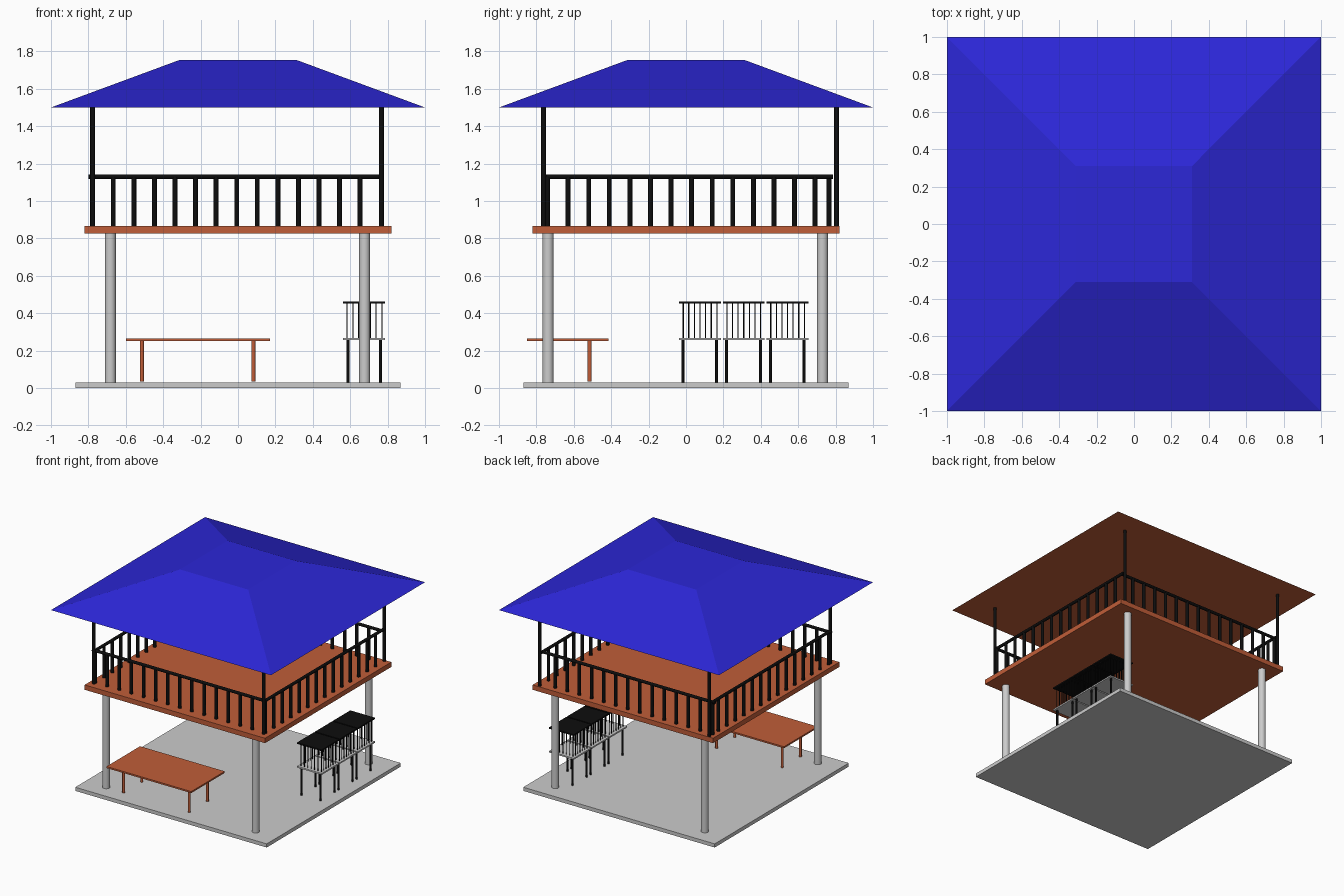
import bpy
import math
from mathutils import Vector

if "Cube" in bpy.data.objects:
    bpy.data.objects.remove(bpy.data.objects["Cube"])


def material(name, rgb):
    m = bpy.data.materials.new(name)
    m.diffuse_color = (*rgb, 1)
    m.use_nodes = True
    m.node_tree.nodes["Principled BSDF"].inputs["Base Color"].default_value = m.diffuse_color
    return m


ORANGE = material("orange_wood", (0.53, 0.11, 0.04))
BLUE = material("blue_roof", (0.025, 0.02, 0.68))
BLACK = material("black_metal", (0.004, 0.004, 0.004))


def finish(name, mat):
    ob = bpy.context.object
    ob.name = name
    if mat:
        ob.data.materials.append(mat)
    return ob


def box(name, x, y, z, mat=None):
    """Box from (min, max) ranges."""
    bpy.ops.mesh.primitive_cube_add(size=1, location=[sum(r) / 2 for r in (x, y, z)])
    ob = finish(name, mat)
    ob.scale = [r[1] - r[0] for r in (x, y, z)]
    bpy.ops.object.transform_apply(location=False, rotation=False, scale=True)
    return ob


def rod(name, a, b, radius, mat=None, sides=16):
    """Cylinder between two points."""
    a, b = Vector(a), Vector(b)
    d = b - a
    bpy.ops.mesh.primitive_cylinder_add(
        vertices=sides, radius=radius, depth=d.length, location=(a + b) / 2,
        rotation=d.to_track_quat('Z', 'Y').to_euler())
    ob = finish(name, mat)
    bpy.ops.object.shade_smooth_by_angle(angle=math.radians(40))
    return ob


# Slab, columns and upper floor
box("base_slab", (-0.87, 0.87), (-0.87, 0.87), (0, 0.03))
box("upper_floor", (-0.82, 0.82), (-0.82, 0.82), (0.825, 0.865), ORANGE)
for x in (-0.682, 0.677):
    for y in (-0.737, 0.73):
        rod("column", (x, y, 0.03), (x, y, 0.825), 0.029, sides=32)

# Roof: truncated pyramid with an orange ceiling
bpy.ops.mesh.primitive_cone_add(vertices=4, radius1=math.sqrt(2), radius2=0.31 * math.sqrt(2),
                                depth=0.255, location=(0, 0, 1.6275),
                                rotation=(0, 0, math.pi / 4))
roof = finish("roof", BLUE)
roof.data.materials.append(ORANGE)
for p in roof.data.polygons:
    if p.normal.z < -0.9:
        p.material_index = 1

# Roof posts
for x in (-0.777, 0.767):
    for y in (-0.761, 0.805):
        rod("roof_post", (x, y, 0.865), (x, y, 1.5), 0.013, BLACK)

# Balcony railings
RAIL_Z = 1.13
for y in (-0.745, 0.765):
    rod("cross_rail", (-0.8, y, RAIL_Z), (0.765, y, RAIL_Z), 0.012, BLACK)
    for i in range(14):
        x = -0.777 + 0.11 * i
        rod("cross_baluster", (x, y, 0.865), (x, y, RAIL_Z), 0.013, BLACK)
for x in (-0.777, 0.767):
    rod("side_rail", (x, -0.745, RAIL_Z), (x, 0.785, RAIL_Z), 0.012, BLACK)
    for i in range(14):
        y = -0.74 + 0.11 * i
        rod("side_baluster", (x, y, 0.865), (x, y, RAIL_Z), 0.013, BLACK)

# Table
box("table_top", (-0.6, 0.17), (-0.85, -0.415), (0.252, 0.265), ORANGE)
for x in (-0.514, 0.082):
    for y in (-0.75, -0.515):
        rod("table_leg", (x, y, 0.035), (x, y, 0.255), 0.011, ORANGE)

# Row of three chairs
for y0 in (-0.037, 0.197, 0.431):
    y1 = y0 + 0.224
    box("chair_seat", (0.562, 0.787), (y0, y1), (0.256, 0.268))
    box("chair_top", (0.562, 0.787), (y0, y1), (0.451, 0.462), BLACK)
    for x in (0.588, 0.762):
        for y in (y0 + 0.02, y1 - 0.023):
            rod("chair_leg", (x, y, 0.03), (x, y, 0.257), 0.008, BLACK)
    # Thin spindles around the seat edge
    for i in range(7):
        for j in range(7):
            if i in (0, 6) or j in (0, 6):
                x, y = 0.583 + 0.031 * i, y0 + 0.022 + 0.03 * j
                rod("chair_spindle", (x, y, 0.262), (x, y, 0.455), 0.003, BLACK, 8)
